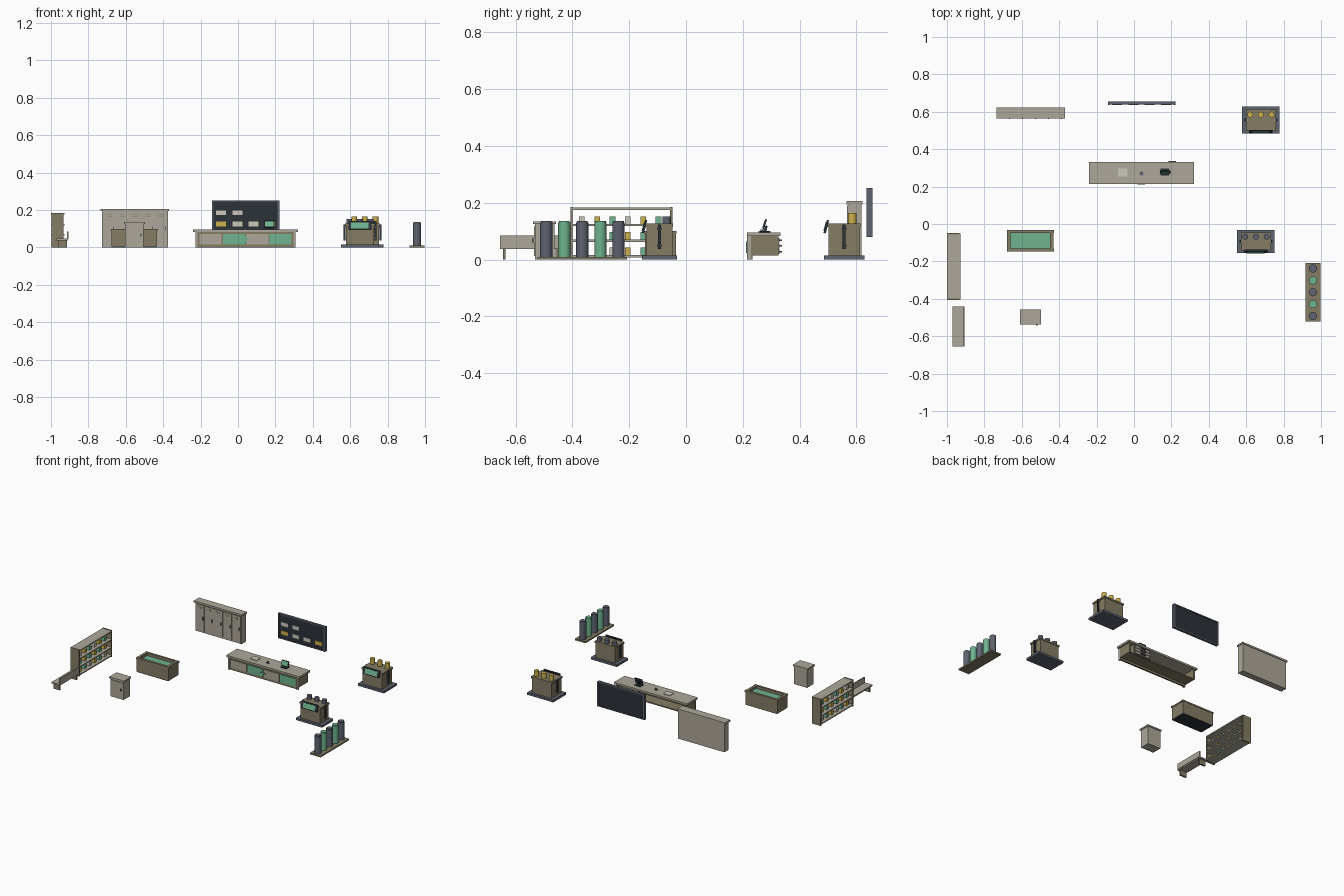
import bpy, math
from mathutils import Matrix

COL = {"beige": (0.42, 0.39, 0.32), "khaki": (0.23, 0.2, 0.13), "dark": (0.025, 0.032, 0.04),
       "slate": (0.11, 0.125, 0.16), "green": (0.16, 0.45, 0.28), "yellow": (0.6, 0.44, 0.07),
       "pale": (0.6, 0.58, 0.5)}
MATS = {}
for n, c in COL.items():
    MATS[n] = bpy.data.materials.new(n)
    MATS[n].diffuse_color = (*c, 1)


def box(name, x0, x1, y0, y1, z0, z1, col, tilt=0):
    bpy.ops.mesh.primitive_cube_add(size=1)
    o = bpy.context.object
    o.name = name
    o.data.transform(Matrix.Diagonal((x1 - x0, y1 - y0, z1 - z0, 1)))
    o.location = ((x0 + x1) / 2, (y0 + y1) / 2, (z0 + z1) / 2)
    o.rotation_euler.x = tilt
    o.data.materials.append(MATS[col])
    return o


def cyl(name, x, y, z0, z1, r, col, n=20):
    bpy.ops.mesh.primitive_cylinder_add(vertices=n, radius=r, depth=z1 - z0,
                                        location=(x, y, (z0 + z1) / 2))
    o = bpy.context.object
    o.name = name
    o.data.materials.append(MATS[col])
    bpy.ops.object.shade_smooth_by_angle()
    return o


# lockers
box("locker_body", -0.727, -0.373, 0.572, 0.618, 0, 0.195, "beige")
box("locker_cap", -0.735, -0.368, 0.565, 0.622, 0.195, 0.207, "beige")
for i in range(5):
    x = -0.722 + i * 0.0695
    box("locker_door", x, x + 0.066, 0.567, 0.573, 0.012, 0.19, "beige")
    box("locker_handle", x + 0.054, x + 0.059, 0.561, 0.568, 0.09, 0.112, "slate")
    for k in range(2):
        box("locker_vent", x + 0.018, x + 0.048, 0.566, 0.568, 0.165 + k * 0.009, 0.168 + k * 0.009, "khaki")

# wall board with pinned notes
box("board_panel", -0.135, 0.215, 0.641, 0.652, 0.085, 0.247, "dark")
for x in (-0.14, 0.211):
    box("board_post", x, x + 0.01, 0.636, 0.656, 0.08, 0.252, "slate")
for z in (0.08, 0.245):
    box("board_rail", -0.13, 0.211, 0.638, 0.655, z, z + 0.007, "slate")
NOTES = [(0, 1, "pale"), (1, 1, "pale"), (0, 0, "yellow"), (1, 0, "pale"), (2, 0, "pale"), (3, 0, "yellow")]
for i, j, c in NOTES:
    x, z = -0.117 + i * 0.087, 0.113 + j * 0.06
    box("board_note", x, x + 0.053, 0.637, 0.643, z, z + 0.026, c)

# service counter
box("counter_top", -0.24, 0.32, 0.215, 0.332, 0.083, 0.096, "beige")
box("counter_front", -0.225, 0.305, 0.222, 0.234, 0, 0.083, "khaki")
for x in (-0.228, 0.296):
    box("counter_end", x, x + 0.012, 0.23, 0.325, 0.014, 0.083, "khaki")
    box("counter_corner", x, x + 0.012, 0.215, 0.228, 0, 0.083, "beige")
box("counter_shelf", -0.217, 0.297, 0.232, 0.315, 0.014, 0.022, "khaki")
for i in range(4):
    x = -0.206 + i * 0.125
    box("counter_panel", x, x + 0.118, 0.217, 0.224, 0.017, 0.072, "green" if i % 2 else "beige")
box("emblem_bar", 0.02, 0.06, 0.211, 0.219, 0.039, 0.049, "green")
box("emblem_upright", 0.035, 0.045, 0.211, 0.219, 0.024, 0.064, "green")
# drawers on the staff side
box("drawer_case", 0.14, 0.27, 0.235, 0.322, 0.016, 0.083, "khaki")
for k in range(3):
    z = 0.02 + k * 0.02
    box("drawer_front", 0.147, 0.263, 0.32, 0.33, z, z + 0.017, "beige")
    box("drawer_pull", 0.185, 0.225, 0.328, 0.338, z + 0.006, z + 0.011, "slate")
# counter items
box("paper_pad", -0.085, -0.035, 0.255, 0.298, 0.096, 0.1, "pale")
cyl("bell_base", 0.04, 0.27, 0.096, 0.099, 0.011, "slate")
cyl("bell_dome", 0.04, 0.27, 0.099, 0.106, 0.007, "slate")
box("tablet_foot", 0.143, 0.187, 0.26, 0.296, 0.096, 0.101, "dark")
box("tablet_stem", 0.159, 0.171, 0.277, 0.285, 0.1, 0.12, "dark", -0.25)
box("tablet_body", 0.14, 0.195, 0.274, 0.28, 0.107, 0.143, "dark", -0.3)
box("tablet_screen", 0.145, 0.19, 0.2725, 0.275, 0.111, 0.139, "green", -0.3)


# two processing machines
def machine(x, y0, y1, top, cyl_y, col):
    box("machine_base", x - 0.1, x + 0.1, y0, y1, 0, 0.015, "slate")
    box("machine_body", x - 0.075, x + 0.075, y0 + 0.016, y1 - 0.016, 0.015, 0.122, "khaki")
    box("machine_lid", x - 0.08, x + 0.08, y0 + 0.013, y1 - 0.013, 0.115, 0.127, "khaki")
    ym = (y0 + y1) / 2
    for s in (-1, 1):
        xs = x + s * 0.083
        box("side_pipe", xs - 0.005, xs + 0.005, ym - 0.005, ym + 0.005, 0.037, 0.124, "dark")
        for z in (0.045, 0.105):
            box("pipe_bracket", x + s * 0.08 - 0.006, x + s * 0.08 + 0.006, ym - 0.008, ym + 0.008, z, z + 0.008, "slate")
    for k in (-1, 0, 1):
        cyl("canister", x + k * 0.057, cyl_y, 0.125, top, 0.0155, col)
    box("console_frame", x - 0.062, x + 0.062, y0 + 0.005, y0 + 0.013, 0.093, 0.14, "dark", -0.25)
    box("console_screen", x - 0.047, x + 0.047, y0 + 0.0025, y0 + 0.006, 0.1, 0.133, "green", -0.25)


machine(0.678, 0.485, 0.628, 0.165, 0.585, "yellow")
machine(0.652, -0.155, -0.032, 0.152, -0.068, "slate")

# soaking tub
box("tub_floor", -0.672, -0.435, -0.143, -0.037, 0, 0.015, "dark")
for y in (-0.145, -0.047):
    box("tub_long_wall", -0.675, -0.432, y, y + 0.012, 0.004, 0.09, "khaki")
    box("tub_long_rim", -0.68, -0.427, y - 0.002, y + 0.014, 0.09, 0.1, "khaki")
for x in (-0.675, -0.444):
    box("tub_end_wall", x, x + 0.012, -0.134, -0.046, 0.004, 0.09, "khaki")
    box("tub_end_rim", x - 0.004, x + 0.014, -0.134, -0.046, 0.09, 0.1, "khaki")
box("tub_water", -0.665, -0.442, -0.135, -0.045, 0.07, 0.08, "green")

# small cabinet
box("cabinet_body", -0.604, -0.504, -0.532, -0.463, 0, 0.125, "beige")
box("cabinet_cap", -0.61, -0.498, -0.538, -0.458, 0.125, 0.135, "beige")
box("cabinet_door", -0.597, -0.511, -0.536, -0.53, 0.012, 0.117, "beige")
box("cabinet_knob", -0.523, -0.516, -0.543, -0.535, 0.06, 0.075, "slate")

# open stock shelf
for y in (-0.407, -0.056):
    box("shelf_end", -0.998, -0.932, y, y + 0.008, 0, 0.185, "khaki")
for z in (0.008, 0.063, 0.118, 0.175):
    box("shelf_board", -1.0, -0.928, -0.403, -0.052, z, z + 0.008, "beige")
for r in range(3):
    for i in range(6):
        z, y = 0.016 + r * 0.055, -0.367 + i * 0.054
        c = ("yellow", "green", "pale")[(r + i) % 3] if r != 1 else ("green", "yellow")[i % 2]
        box("stock_item", -0.98, -0.948, y - 0.01, y + 0.01, z, z + 0.026, c)

# bench
box("bench_seat", -0.97, -0.908, -0.655, -0.44, 0.037, 0.047, "beige")
box("bench_back", -0.914, -0.905, -0.655, -0.44, 0.045, 0.085, "beige")
for y in (-0.645, -0.46):
    box("bench_leg", -0.963, -0.915, y, y + 0.01, 0, 0.037, "khaki")

# gas cylinder rack
box("rack_base", 0.916, 0.998, -0.522, -0.208, 0, 0.01, "khaki")
for i in range(5):
    c, y = ("green" if i % 2 else "slate"), -0.492 + i * 0.0635
    cyl("gas_cylinder", 0.957, y, 0.01, 0.13, 0.0215, c)
    cyl("gas_cap", 0.957, y, 0.13, 0.136, 0.019, c)
